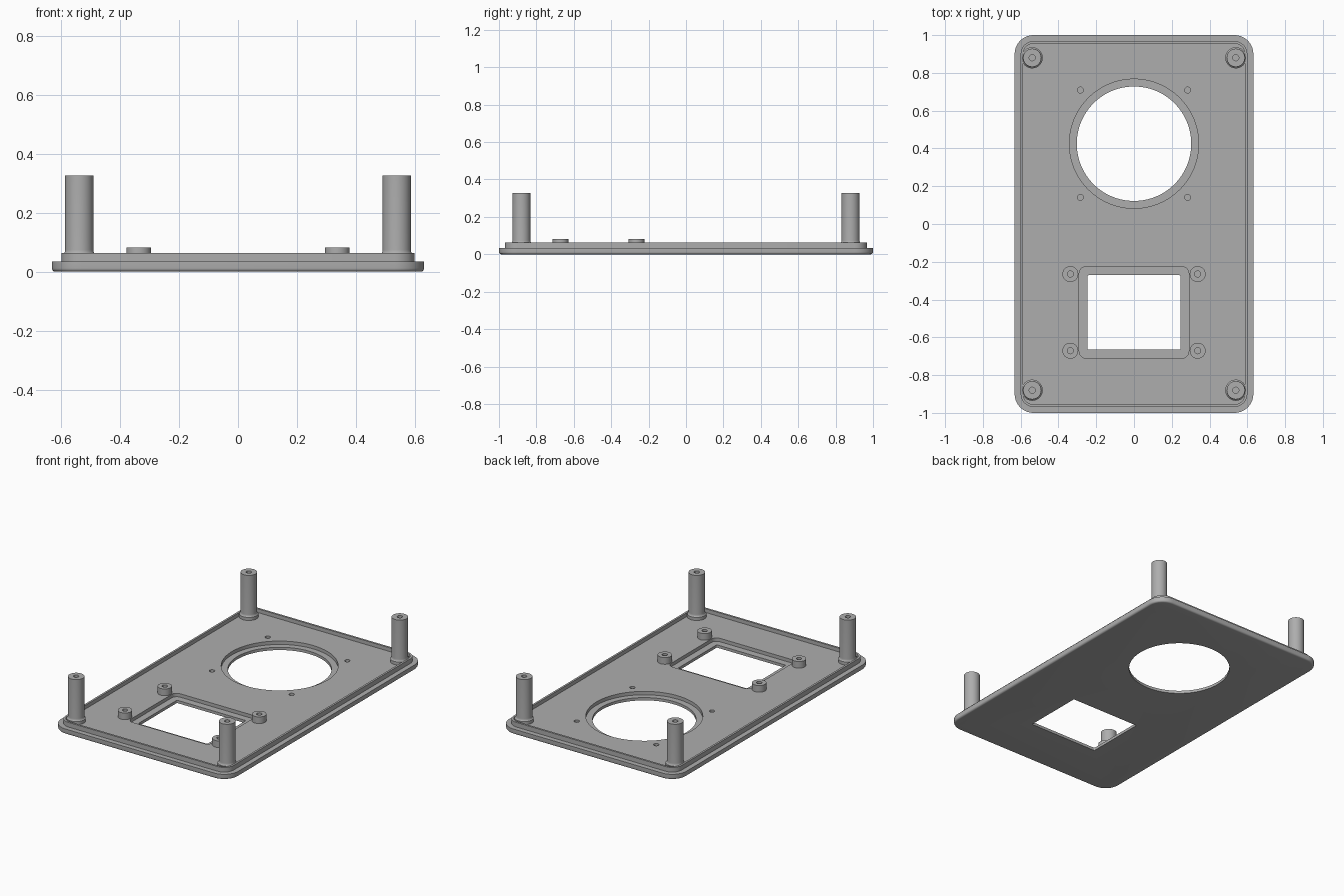
import bpy, bmesh, math

old = bpy.data.objects.get("Cube")
if old:
    bpy.data.objects.remove(old, do_unlink=True)

grey = bpy.data.materials.new("plain grey")
COLOUR = (0.42, 0.42, 0.42, 1)
grey.diffuse_color = COLOUR
grey.use_nodes = True
grey.node_tree.nodes["Principled BSDF"].inputs["Base Color"].default_value = COLOUR


def outline(hx, hy, r, steps=10):
    """Rounded rectangle as a counter-clockwise loop."""
    pts = []
    for q, (sx, sy) in enumerate([(1, 1), (-1, 1), (-1, -1), (1, -1)]):
        for i in range(steps + 1):
            a = math.pi / 2 * (q + i / steps)
            pts.append((sx * (hx - r) + r * math.cos(a), sy * (hy - r) + r * math.sin(a)))
    return pts


def circle(r, sides):
    return [(r * math.cos(math.tau * i / sides), r * math.sin(math.tau * i / sides)) for i in range(sides)]


def loft(name, sections, at=(0, 0)):
    """Skin a stack of (loop, z) sections and cap both ends."""
    bm = bmesh.new()
    rings = [[bm.verts.new((x + at[0], y + at[1], z)) for x, y in loop] for loop, z in sections]
    n = len(rings[0])
    for a, b in zip(rings, rings[1:]):
        for i in range(n):
            j = (i + 1) % n
            bm.faces.new((a[i], a[j], b[j], b[i]))
    bm.faces.new(rings[0][::-1])
    bm.faces.new(rings[-1])
    mesh = bpy.data.meshes.new(name)
    bm.to_mesh(mesh)
    bm.free()
    mesh.materials.append(grey)
    ob = bpy.data.objects.new(name, mesh)
    bpy.context.collection.objects.link(ob)
    return ob


def activate(ob):
    bpy.ops.object.select_all(action='DESELECT')
    ob.select_set(True)
    bpy.context.view_layer.objects.active = ob


def cut(ob, cutter):
    activate(ob)
    mod = ob.modifiers.new("cut", 'BOOLEAN')
    mod.operation = 'DIFFERENCE'
    mod.solver = 'EXACT'
    mod.object = cutter
    bpy.ops.object.modifier_apply(modifier=mod.name)
    bpy.data.objects.remove(cutter, do_unlink=True)


def smooth(ob):
    activate(ob)
    bpy.ops.object.shade_smooth_by_angle(angle=math.radians(30))


HX, HY = 0.632, 1.0
FLOOR, LEDGE, LIP, RECESS = 0.04, 0.034, 0.064, 0.018
EDGE = 0.012
HOLE = 0.016

# Panel: rounded bottom edge, ledge, raised lip and sunken floor
sections = []
for i in range(6):
    a = math.pi / 2 * i / 5
    inset = EDGE * (1 - math.sin(a))
    sections.append((outline(HX - inset, HY - inset, 0.1 - inset), EDGE * (1 - math.cos(a))))
for inset, z in [(0, LEDGE), (0.032, LEDGE), (0.032, LIP), (0.045, LIP), (0.045, FLOOR)]:
    sections.append((outline(HX - inset, HY - inset, 0.1 - inset), z))
panel = loft("panel", sections)

# Round opening with its stepped seat
ROUND = (0, 0.425)
for r, low in [(0.342, RECESS), (0.303, -0.1)]:
    cut(panel, loft("round_cutter", [(circle(r, 96), low), (circle(r, 96), 0.2)], ROUND))

# Rectangular window with its stepped seat
WINDOW = (0, -0.468)
for hx, hy, r, low in [(0.29, 0.242, 0.035, RECESS), (0.246, 0.197, 0.006, -0.1)]:
    loop = outline(hx, hy, r, 5)
    cut(panel, loft("window_cutter", [(loop, low), (loop, 0.2)], WINDOW))

# Blind screw holes around the round opening
for sx in (-1, 1):
    for sy in (-1, 1):
        at = (sx * 0.284, ROUND[1] + sy * 0.284)
        cut(panel, loft("screw_cutter", [(circle(HOLE, 20), RECESS), (circle(HOLE, 20), 0.2)], at))
smooth(panel)


def standoff(name, at, r, top, flare, depth):
    """Hollow round pillar, flared softly where it meets the floor."""
    secs = [(circle(r + flare, 48), FLOOR - 0.005)]
    if flare:
        for i in range(6):
            a = math.pi / 2 * i / 5
            secs.append((circle(r + flare * (1 - math.sin(a)), 48), FLOOR + 0.02 + 0.015 * (1 - math.cos(a))))
    secs += [(circle(r, 48), top), (circle(HOLE, 48), top), (circle(HOLE, 48), top - depth)]
    smooth(loft(name, secs, at))


# Corner posts and window bosses
for sx, side in [(1, "left"), (-1, "right")]:
    for sy, end in [(-1, "front"), (1, "back")]:
        standoff(f"{end}_{side}_post", (sx * 0.539, sy * 0.88), 0.048, 0.327, 0.008, 0.2)
        standoff(f"{end}_{side}_boss", (sx * 0.337, WINDOW[1] + sy * 0.203), 0.042, 0.083, 0, 0.04)
